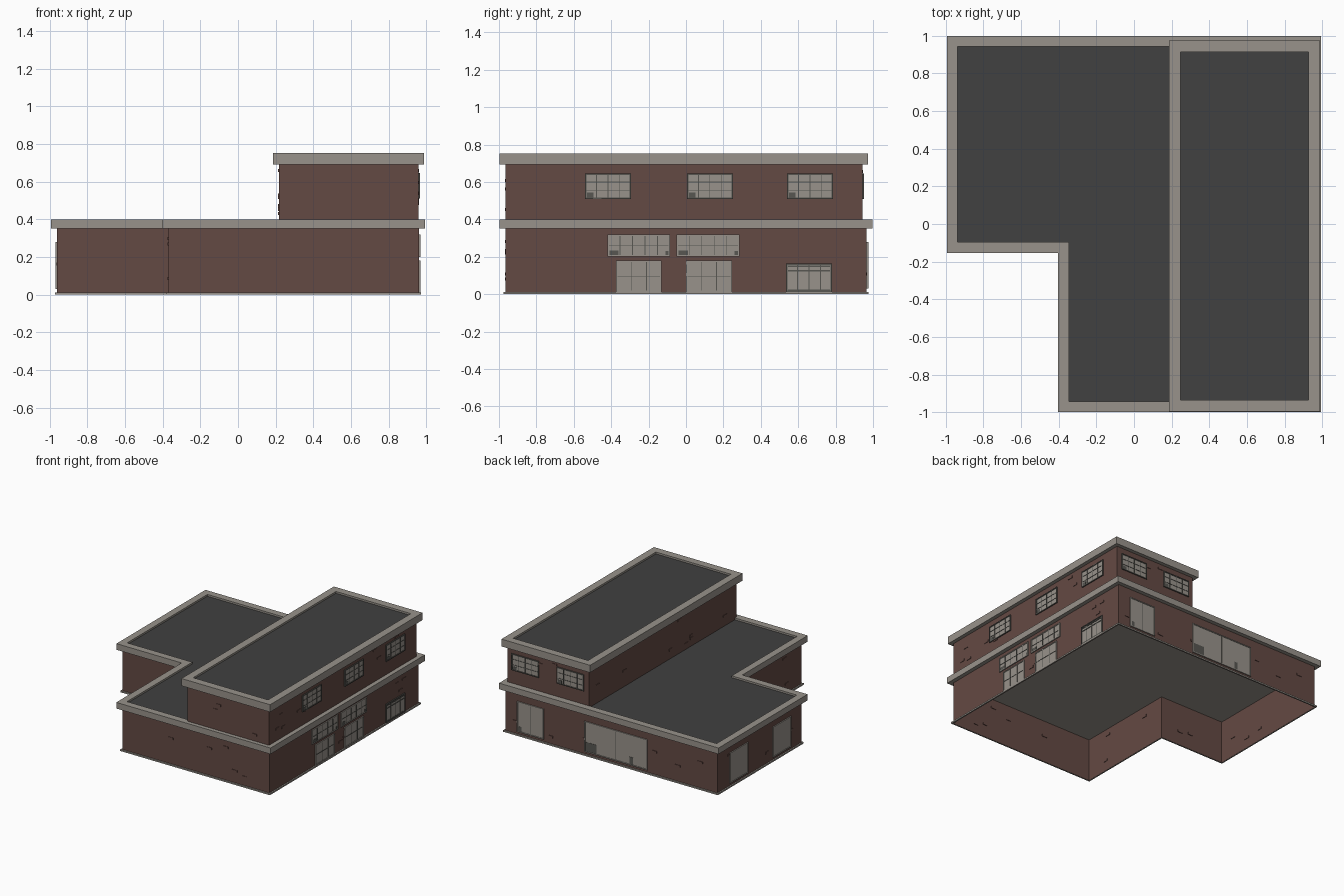
import bpy, bmesh, random
from mathutils import Vector

if "Cube" in bpy.data.objects:
    bpy.data.objects.remove(bpy.data.objects["Cube"])
random.seed(4)


def material(name, r, g, b):
    m = bpy.data.materials.new(name)
    m.diffuse_color = (r, g, b, 1)
    m.use_nodes = True
    m.node_tree.nodes["Principled BSDF"].inputs["Base Color"].default_value = m.diffuse_color
    return m


BRICK = material("brick", 0.127, 0.067, 0.057)
TRIM = material("stone trim", 0.315, 0.29, 0.258)
ROOF = material("dark roof", 0.052, 0.052, 0.052)
FRAME = material("frame grey", 0.095, 0.093, 0.083)


def finish(name, bm, mats):
    bmesh.ops.recalc_face_normals(bm, faces=bm.faces[:])
    me = bpy.data.meshes.new(name)
    bm.to_mesh(me)
    bm.free()
    for m in mats:
        me.materials.append(m)
    ob = bpy.data.objects.new(name, me)
    bpy.context.collection.objects.link(ob)
    return ob


def offset(poly, o):
    """Grow a counter-clockwise right-angled outline by o."""
    pts = [Vector(p) for p in poly]
    out = []
    for i, p in enumerate(pts):
        a = (p - pts[i - 1]).normalized()
        b = (pts[(i + 1) % len(pts)] - p).normalized()
        out.append(p + o * Vector((a.y + b.y, -a.x - b.x)))
    return out


def sweep(name, poly, profile, mat, closed=True, caps=False):
    """Carry an (offset, z) profile round an outline."""
    bm = bmesh.new()
    loops = [[bm.verts.new((p.x, p.y, z)) for p in offset(poly, o)] for o, z in profile]
    n = len(poly)
    for k in range(len(loops) if closed else len(loops) - 1):
        a, b = loops[k], loops[(k + 1) % len(loops)]
        for i in range(n):
            j = (i + 1) % n
            bm.faces.new((a[i], a[j], b[j], b[i]))
    if caps:
        bm.faces.new(loops[0])
        bm.faces.new(loops[-1])
    return finish(name, bm, [mat])


def roof_slab(name, poly, out, rim, z0, z1, drop):
    """Stone slab with a dark roof sunk inside its rim."""
    ob = sweep(name, poly, [(out, z0), (out, z1), (rim, z1), (rim, z1 - drop)],
               TRIM, closed=False, caps=True)
    ob.data.materials.append(ROOF)
    for f in ob.data.polygons:
        if f.normal.z > .9 and f.center.z < z1 - drop / 2:
            f.material_index = 1


def box(bm, lo, hi, idx=0):
    lo, hi = Vector(lo), Vector(hi)
    vs = bmesh.ops.create_cube(bm, size=1)["verts"]
    for v in vs:
        v.co = Vector([(lo[i] + hi[i]) / 2 + v.co[i] * (hi[i] - lo[i]) for i in range(3)])
    for f in {f for v in vs for f in v.link_faces}:
        f.material_index = idx


def slab(bm, axis, plane, sign, u0, u1, z0, z1, d0, d1, idx=0):
    """Box lying on a wall: axis 0 faces x, axis 1 faces y."""
    a, b = sorted((plane + sign * d0, plane + sign * d1))
    if axis == 0:
        box(bm, (a, u0, z0), (b, u1, z1), idx)
    else:
        box(bm, (u0, a, z0), (u1, b, z1), idx)


def window(name, wall, u0, u1, z0, z1, cols, rows, dark, marks=()):
    """Pale plate, border, glazing bars and dark corner marks (u0, u1, height)."""
    bm = bmesh.new()
    t = 0.008
    fi = 1 if dark else 0
    slab(bm, *wall, u0 + t / 2, u1 - t / 2, z0 + t / 2, z1 - t / 2, .001, .005)
    for a, b in ((u0, u0 + t), (u1 - t, u1)):
        slab(bm, *wall, a, b, z0, z1, .001, .0095, fi)
    for a, b in ((z0, z0 + t), (z1 - t, z1)):
        slab(bm, *wall, u0 + t, u1 - t, a, b, .001, .0095, fi)
    for i in range(1, cols):
        u = u0 + (u1 - u0) * i / cols
        slab(bm, *wall, u - .002, u + .002, z0 + t, z1 - t, .004, .008, 1)
    for i in range(1, rows):
        z = z0 + (z1 - z0) * i / rows
        slab(bm, *wall, u0 + t, u1 - t, z - .002, z + .002, .004, .0075, 1)
    for a, b, h in marks:
        slab(bm, *wall, u0 + a, u0 + b, z0 + t, z0 + t + h, .004, .007, 1)
    finish(name, bm, [TRIM, FRAME])


# Outlines of the two storeys
LOWER = [(-.96, .965), (-.96, -.12), (-.37, -.12), (-.37, -.965), (.96, -.965), (.96, .965)]
UPPER = [(.217, -.965), (.957, -.965), (.957, .943), (.217, .943)]

# Lower storey: open-bottomed walls, plinth, roof slab
sweep("lower_walls", LOWER, [(0, 0), (0, .36)], BRICK, closed=False)
sweep("plinth", LOWER, [(0.001, 0), (.012, 0), (.012, .012), (0.001, .012)], TRIM)
roof_slab("lower_roof", LOWER, .033, -.024, .35, .4, .015)

# Upper storey
sweep("upper_walls", UPPER, [(0, .385), (0, .7)], BRICK, closed=False)
roof_slab("upper_roof", UPPER, .031, -.031, .692, .752, .015)

# Right side openings
R, RU = (0, .96, 1), (0, .957, 1)
for i, u in enumerate((-.54, .005, .54)):
    window(f"right_upper_window_{i}", RU, u, u + .245, .51, .645, 4, 3, True,
           [(.012, .045, .025)])
for i, u in enumerate((-.42, -.05)):
    window(f"right_transom_{i}", R, u, u + .335, .2, .318, 5, 2, False,
           [(.01, .06, .025), (.31, .327, .022)])
for i, u in enumerate((-.375, 0)):
    window(f"right_door_{i}", R, u, u + .245, .012, .18, 3, 2, False)
window("right_shop_window", R, .535, .78, .012, .165, 4, 1, True,
       [(.01, .235, .004), (.01, .235, .006)])
bm = bmesh.new()
for z in (.122, .145):
    slab(bm, *R, .545, .77, z, z + .008, .004, .0085)
finish("shop_window_rail", bm, [FRAME])

# Back openings
B, BU = (1, .965, 1), (1, .943, 1)
window("back_door", B, .61, .85, .03, .28, 2, 1, False, [(.2, .225, .04)])
window("back_wide_window", B, -.33, .24, .03, .28, 2, 1, False,
       [(.46, .56, .075), (.13, .16, .06)])
for i, u in enumerate((.26, .67)):
    window(f"back_upper_window_{i}", BU, u, u + .245, .51, .645, 4, 3, True,
           [(.2, .233, .025)])

# Left side openings
for i, u in enumerate((.02, .575)):
    window(f"left_window_{i}", (0, -.96, -1), u, u + .235, .03, .28, 1, 1, False)

# Scattered raised bricks, proud on both faces of the wall
bm = bmesh.new()
for poly, z0, z1 in ((LOWER, .05, .31), (UPPER, .42, .66)):
    for i, p in enumerate(poly):
        q = poly[(i + 1) % len(poly)]
        axis = 0 if abs(p[0] - q[0]) < 1e-6 else 1
        a, b = sorted((p[1 - axis], q[1 - axis]))
        for k in range(max(2, round((b - a) * 4))):
            u = random.uniform(a + .05, b - .1)
            z = random.uniform(z0, z1)
            slab(bm, axis, p[axis], 1, u, u + .045, z, z + .016, -.004, .004)
finish("raised_bricks", bm, [BRICK])
